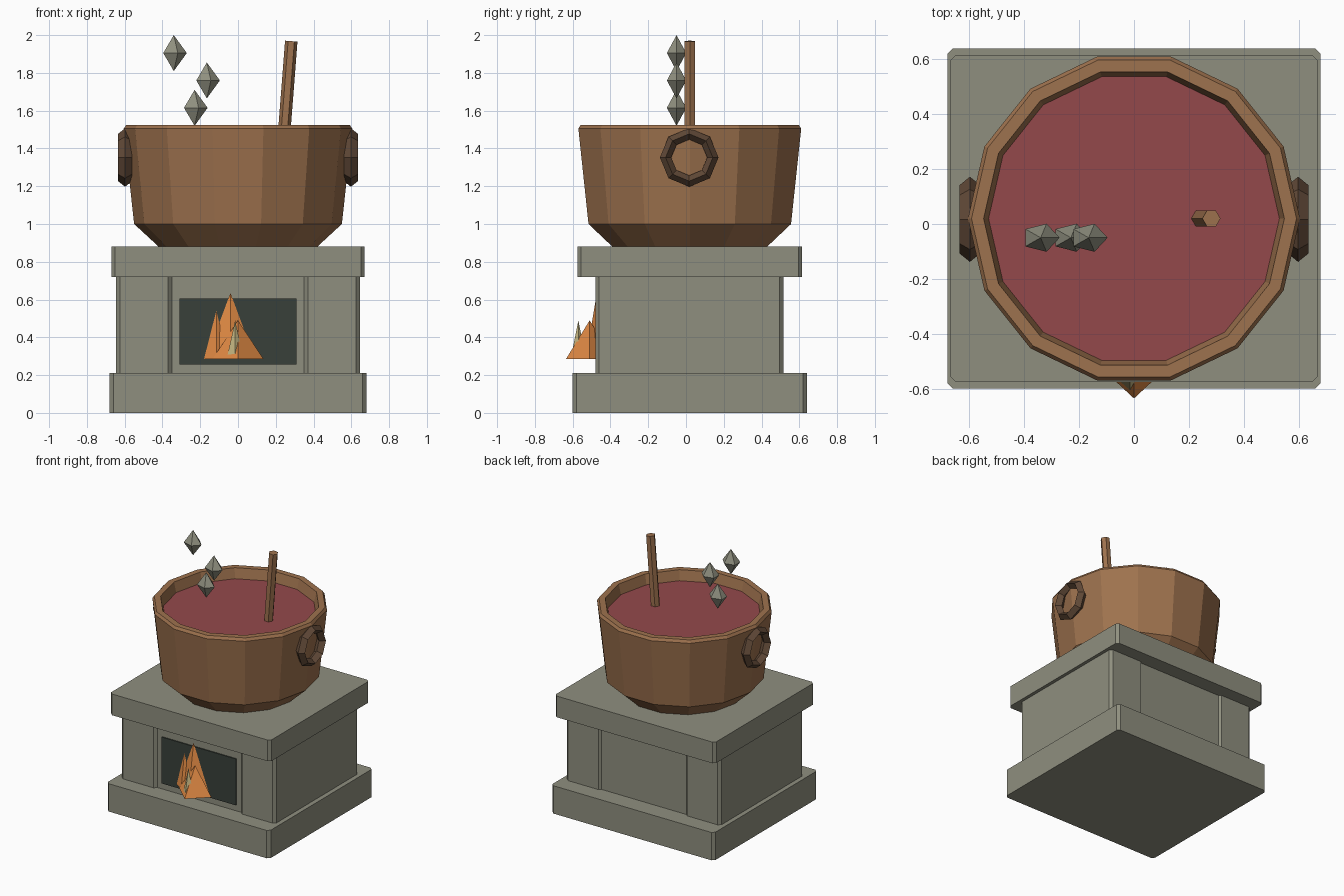
import bpy, bmesh, math
from mathutils import Vector, Matrix

if "Cube" in bpy.data.objects:
    bpy.data.objects.remove(bpy.data.objects["Cube"])

CY = 0.02  # shared centre line of stove and pot


def material(name, r, g, b):
    lin = [(c / 255 / 12.92) if c < 11 else ((c / 255 + 0.055) / 1.055) ** 2.4 for c in (r, g, b)]
    m = bpy.data.materials.new(name)
    m.diffuse_color = (*lin, 1)
    m.use_nodes = True
    m.node_tree.nodes["Principled BSDF"].inputs["Base Color"].default_value = m.diffuse_color
    return m


STONE = material("stone", 143, 143, 127)
WOOD = material("warm_brown", 158, 114, 78)
DARK = material("dark_brown", 98, 74, 56)
SOUP = material("red_soup", 148, 73, 75)
SOOT = material("soot", 57, 64, 58)
ORANGE = material("flame_orange", 225, 138, 68)
YELLOW = material("flame_yellow", 205, 190, 135)


def finish(bm, name, mat):
    bmesh.ops.recalc_face_normals(bm, faces=bm.faces)
    mesh = bpy.data.meshes.new(name)
    bm.to_mesh(mesh)
    bm.free()
    mesh.materials.append(mat)
    obj = bpy.data.objects.new(name, mesh)
    bpy.context.collection.objects.link(obj)
    return obj


def block(name, mat, x, y, z, chamfer=0.0):
    """Box from ranges, with optional chamfer on the upright edges."""
    bm = bmesh.new()
    bmesh.ops.create_cube(bm, size=1)
    for v in bm.verts:
        v.co = [r[0] if c < 0 else r[1] for c, r in zip(v.co, (x, y, z))]
    if chamfer:
        upright = [e for e in bm.edges if abs(e.verts[0].co.z - e.verts[1].co.z) > 0.01]
        bmesh.ops.bevel(bm, geom=upright, offset=chamfer, segments=1, affect='EDGES')
    return finish(bm, name, mat)


def lathe(name, mat, profile, sides, centre=(0, 0, 0), closed=False, matrix=None):
    """Spin (radius, height) points round z; a zero radius makes a tip."""
    bm = bmesh.new()
    rings = []
    for r, z in profile:
        n = 1 if r == 0 else sides
        rings.append([bm.verts.new((r * math.cos(2 * math.pi * i / sides),
                                    r * math.sin(2 * math.pi * i / sides), z)) for i in range(n)])
    pairs = list(zip(rings, rings[1:]))
    if closed:
        pairs.append((rings[-1], rings[0]))
    for a, b in pairs:
        for i in range(sides):
            j = (i + 1) % sides
            quad = [a[i % len(a)], a[j % len(a)], b[j % len(b)], b[i % len(b)]]
            bm.faces.new(list(dict.fromkeys(quad)))
    bm.transform(Matrix.Translation(centre) @ (matrix or Matrix()))
    return finish(bm, name, mat)


# Stone stove
block("stove_base", STONE, (-0.68, 0.68), (-0.6, 0.64), (0, 0.21), 0.02)
block("stove_slab", STONE, (-0.67, 0.67), (-0.575, 0.615), (0.72, 0.88), 0.02)
block("stove_core", STONE, (-0.4, 0.4), (-0.46, 0.50), (0.2, 0.73))
for side, x in (("left", (-0.645, -0.35)), ("right", (0.35, 0.645))):
    block(side + "_pillar", STONE, x, (-0.48, 0.515), (0.2, 0.73), 0.02)
block("fire_opening", SOOT, (-0.31, 0.31), (-0.468, -0.459), (0.255, 0.605))

# Flames: centre x, y, radius, height, y squash, colour
flames = [
    (-0.04, -0.472, 0.13, 0.35, 0.45, ORANGE),
    (-0.115, -0.475, 0.065, 0.255, 0.6, ORANGE),
    (0.0, -0.51, 0.135, 0.205, 0.93, ORANGE),
    (-0.015, -0.57, 0.045, 0.205, 0.9, YELLOW),
]
for i, (x, y, r, h, squash, mat) in enumerate(flames):
    lathe(f"flame_{i + 1}", mat, [(0, 0), (r, 0), (0, h)], 4, (x, y, 0.285),
          matrix=Matrix.Diagonal((1, squash, 1, 1)))

# Pot with rim, and the liquid in it
lathe("pot", WOOD, [(0, 0.88), (0.42, 0.88), (0.55, 1.0), (0.605, 1.505), (0.592, 1.525),
                    (0.548, 1.525), (0.525, 1.43), (0, 1.43)], 14, (0, CY, 0))
lathe("soup", SOUP, [(0, 1.42), (0.527, 1.42), (0.53, 1.45), (0, 1.45)], 14, (0, CY, 0))

# Ring handles
ring = [(0.155, 0), (0.125, 0.037), (0.095, 0), (0.125, -0.037)]
for side, x in (("left", -0.598), ("right", 0.598)):
    lathe(side + "_handle", DARK, ring, 8, (x, CY - 0.003, 1.352), closed=True,
          matrix=Matrix.Rotation(math.pi / 2, 4, 'Y'))

# Stirring stick leaning to the right
foot, tip = Vector((0.238, CY, 1.40)), Vector((0.282, CY, 1.968))
lean = tip - foot
lathe("stirring_stick", WOOD, [(0, 0), (0.033, 0), (0.033, lean.length), (0, lean.length)], 6, foot,
      matrix=Matrix.Rotation(math.atan2(lean.x, lean.z), 4, 'Y'))

# Floating crystals
for i, (x, z) in enumerate([(-0.34, 1.905), (-0.165, 1.76), (-0.23, 1.615)]):
    lathe(f"crystal_{i + 1}", STONE, [(0, -0.095), (0.069, 0), (0, 0.095)], 5, (x, -0.05, z),
          matrix=Matrix.Diagonal((1, 0.78, 1, 1)))
